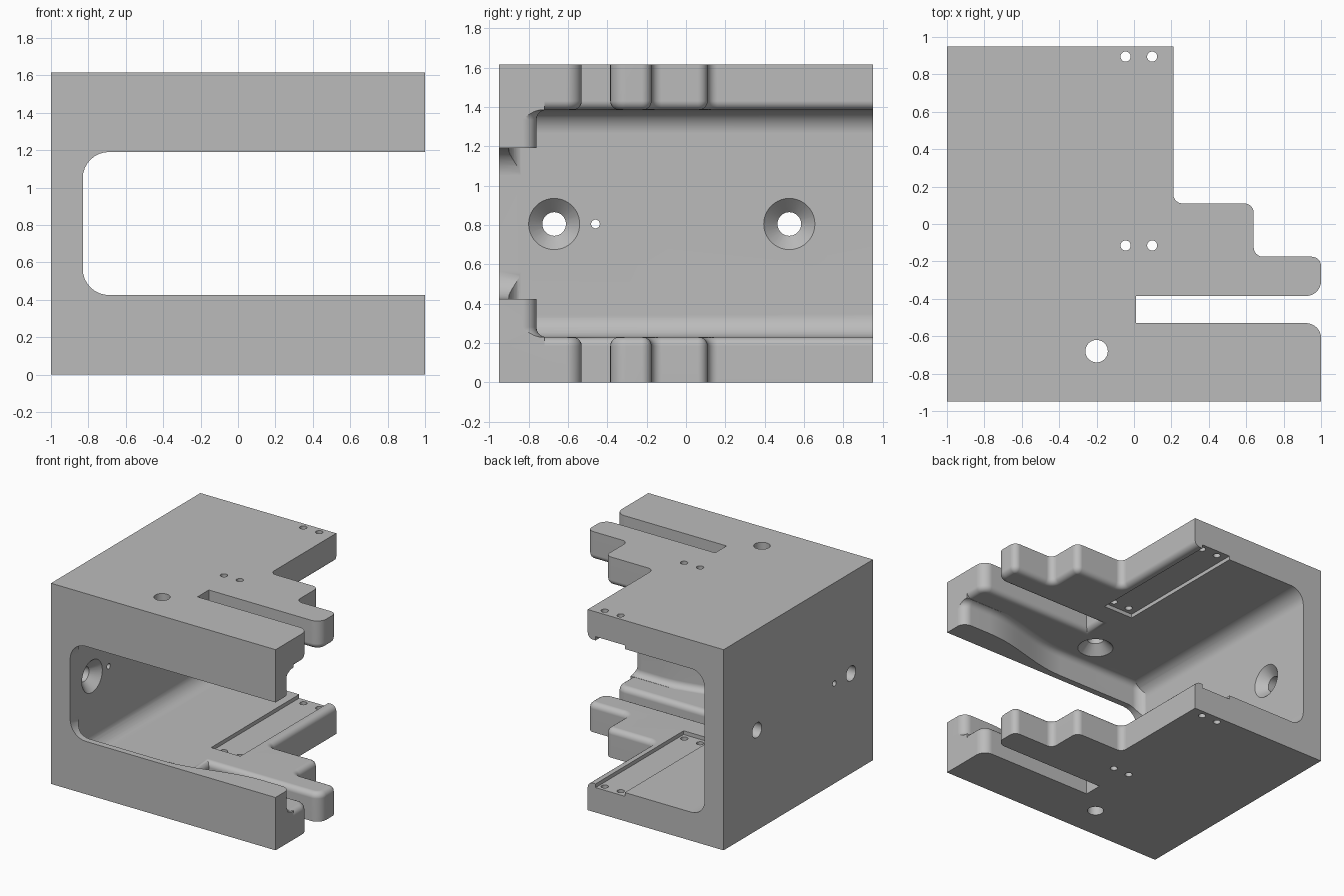
import bpy, bmesh, math
from mathutils import Vector, Matrix

if "Cube" in bpy.data.objects:
    bpy.data.objects.remove(bpy.data.objects["Cube"], do_unlink=True)

DEPTH, HEIGHT = 0.95, 1.615
FLOOR, CEILING = 0.23, 1.385
WALL = -0.83

grey = bpy.data.materials.new("machined_grey")
grey.use_nodes = True
grey.diffuse_color = (0.5, 0.5, 0.5, 1)
grey.node_tree.nodes["Principled BSDF"].inputs["Base Color"].default_value = (0.5, 0.5, 0.5, 1)


def finish(name, bm):
    bmesh.ops.recalc_face_normals(bm, faces=bm.faces)
    mesh = bpy.data.meshes.new(name)
    bm.to_mesh(mesh)
    bm.free()
    mesh.materials.append(grey)
    ob = bpy.data.objects.new(name, mesh)
    bpy.context.collection.objects.link(ob)
    return ob


def rounded(corners, steps=8):
    """Outline from corners (x, y) or (x, y, radius)."""
    out = []
    for i, c in enumerate(corners):
        p = Vector(c[:2])
        if len(c) < 3:
            out.append(p)
            continue
        a = (Vector(corners[i - 1][:2]) - p).normalized()
        b = (Vector(corners[(i + 1) % len(corners)][:2]) - p).normalized()
        centre = p + (a + b) * c[2]
        for k in range(steps + 1):
            t = k / steps * math.pi / 2
            out.append(centre - b * c[2] * math.cos(t) - a * c[2] * math.sin(t))
    return out


def prism(name, outline, lo, hi, upright=False, bevel=0, pick=None):
    """Extrude an outline along z, or along y when upright."""
    place = (lambda p, h: (p.x, h, p.y)) if upright else (lambda p, h: (p.x, p.y, h))
    bm = bmesh.new()
    rings = [[bm.verts.new(place(p, h)) for p in outline] for h in (lo, hi)]
    for ring in rings:
        bm.faces.new(ring)
    n = len(outline)
    for i in range(n):
        j = (i + 1) % n
        bm.faces.new((rings[0][i], rings[0][j], rings[1][j], rings[1][i]))
    bmesh.ops.recalc_face_normals(bm, faces=bm.faces)
    if bevel:
        edges = [e for e in bm.edges if pick(*[v.co for v in e.verts])]
        bmesh.ops.bevel(bm, geom=edges, offset=bevel, segments=5, profile=0.5,
                        affect='EDGES', clamp_overlap=False)
    return finish(name, bm)


def cone(name, centre, r1, r2, depth, axis="z"):
    bm = bmesh.new()
    turn = Matrix.Rotation(math.pi / 2, 4, 'Y') if axis == "x" else Matrix()
    bmesh.ops.create_cone(bm, cap_ends=True, segments=40, radius1=r1, radius2=r2,
                          depth=depth, matrix=Matrix.Translation(centre) @ turn)
    return finish(name, bm)


def combine(target, tool, operation):
    """Apply a boolean and remove the tool."""
    mod = target.modifiers.new("combine", 'BOOLEAN')
    mod.operation, mod.solver, mod.object = operation, 'EXACT', tool
    bpy.context.view_layer.update()
    graph = bpy.context.evaluated_depsgraph_get()
    mesh = bpy.data.meshes.new_from_object(target.evaluated_get(graph))
    target.modifiers.clear()
    target.data = mesh
    bpy.data.objects.remove(tool, do_unlink=True)


def box(name, x, y, z):
    return prism(name, rounded([(x[0], y[0]), (x[1], y[0]), (x[1], y[1]), (x[0], y[1])]), *z)


# Inner cavity: plan with a swelling front lip, intersected with a rounded channel
lip = [(0.75 - 0.8 * k / 12, -0.83 + 0.07 * math.cos(math.pi * k / 12)) for k in range(13)]
plan = rounded([(1.3, 2), (1.3, -1.2), (0.999, -1.2), (0.999, -0.76, 0.07)] + lip
               + [(WALL - 0.005, -0.9, 0.09), (WALL - 0.005, 2)])
cavity = prism("cavity", plan, FLOOR, CEILING, bevel=0.05,
               pick=lambda a, b: abs(a.z - b.z) < 1e-4)
channel = prism("channel", rounded([(2, FLOOR - 0.001), (WALL, FLOOR - 0.001, 0.12),
                                    (WALL, CEILING + 0.001, 0.12), (2, CEILING + 0.001)]),
                -1.5, 3, upright=True)
combine(cavity, channel, 'INTERSECT')

# Side wall and front lip
body = prism("bracket_body", rounded([(-1, -DEPTH), (1, -DEPTH), (1, -0.72), (-0.7, -0.72),
                                      (-0.7, DEPTH), (-1, DEPTH)]), 0.1, 1.5)
combine(body, cavity, 'DIFFERENCE')

# Stepped and slotted plates, with softened inner edges
steps = rounded([(-1, -DEPTH), (1, -DEPTH), (1, -0.53, 0.08), (0.01, -0.53), (0.01, -0.385),
                 (1, -0.385, 0.08), (1, -0.175, 0.05), (0.64, -0.175, 0.05),
                 (0.64, 0.11, 0.05), (0.21, 0.11, 0.05), (0.21, DEPTH), (-1, DEPTH)])
for name, lo, hi, inner in (("lower_plate", 0, FLOOR, FLOOR),
                            ("upper_plate", CEILING, HEIGHT, CEILING)):
    plate = prism(name, steps, lo, hi, bevel=0.045, pick=lambda a, b: min(a.x, b.x) > 0
                  and abs(a.z - inner) < 1e-4 and abs(b.z - inner) < 1e-4)
    combine(body, plate, 'UNION')

# Front opening
opening = prism("opening", rounded([(2, 0.425), (WALL, 0.425, 0.14),
                                    (WALL, 1.19, 0.14), (2, 1.19)]), -2, -0.7, upright=True)
combine(body, opening, 'DIFFERENCE')

# Shallow strip recesses in both plates
for z in ((FLOOR - 0.03, FLOOR + 0.1), (CEILING - 0.1, CEILING + 0.03)):
    combine(body, box("recess", (-0.12, 0.14), (-0.17, 1.2), z), 'DIFFERENCE')

# Screw holes through both plates
for x in (-0.045, 0.097):
    for y in (-0.115, 0.895):
        combine(body, cone("screw_hole", (x, y, 0.8), 0.027, 0.027, 3), 'DIFFERENCE')

# Large vertical hole, countersunk on the inside
combine(body, cone("pin_hole", (-0.2, -0.68, 0.8), 0.06, 0.06, 3), 'DIFFERENCE')
combine(body, cone("low_sink", (-0.2, -0.68, 0.2), 0.05, 0.15, 0.1), 'DIFFERENCE')
combine(body, cone("high_sink", (-0.2, -0.68, 1.415), 0.15, 0.05, 0.1), 'DIFFERENCE')

# Countersunk wall holes and a small locating hole
for y in (-0.67, 0.525):
    combine(body, cone("wall_hole", (-0.9, y, 0.805), 0.06, 0.06, 0.5, "x"), 'DIFFERENCE')
    combine(body, cone("wall_sink", (WALL - 0.03, y, 0.805), 0.05, 0.15, 0.1, "x"), 'DIFFERENCE')
combine(body, cone("locating_hole", (-0.9, -0.46, 0.805), 0.022, 0.022, 0.5, "x"), 'DIFFERENCE')

# Smooth fillets, crisp edges
bpy.ops.object.select_all(action='DESELECT')
body.select_set(True)
bpy.context.view_layer.objects.active = body
bpy.ops.object.shade_smooth_by_angle(angle=math.radians(30))
weighted = body.modifiers.new("weighted", 'WEIGHTED_NORMAL')
weighted.keep_sharp = True
